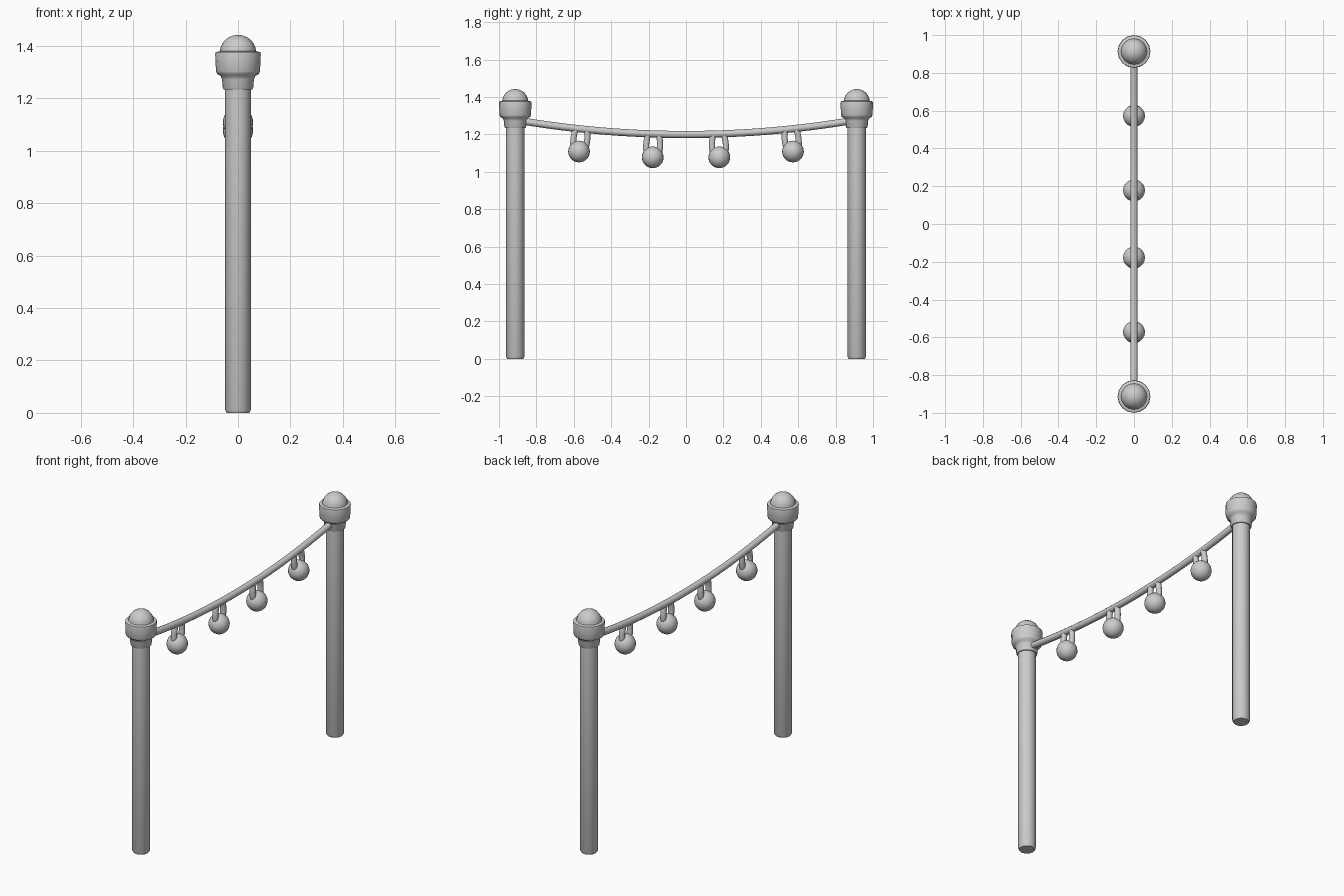
import bpy, bmesh, math
from mathutils import Vector

if "Cube" in bpy.data.objects:
    bpy.data.objects.remove(bpy.data.objects["Cube"])

POST_Y = 0.913


def finish(name, bm, angle=40):
    bmesh.ops.remove_doubles(bm, verts=bm.verts, dist=1e-5)
    bmesh.ops.recalc_face_normals(bm, faces=bm.faces)
    me = bpy.data.meshes.new(name)
    bm.to_mesh(me)
    bm.free()
    ob = bpy.data.objects.new(name, me)
    bpy.context.collection.objects.link(ob)
    bpy.ops.object.select_all(action='DESELECT')
    ob.select_set(True)
    bpy.context.view_layer.objects.active = ob
    bpy.ops.object.shade_smooth_by_angle(angle=math.radians(angle))
    return ob


def lathe(name, profile, y, sides=16):
    bm = bmesh.new()
    vs = [bm.verts.new((r, 0, z)) for r, z in profile]
    es = [bm.edges.new(p) for p in zip(vs, vs[1:])]
    bmesh.ops.spin(bm, geom=vs + es, cent=(0, 0, 0), axis=(0, 0, 1),
                   angle=2 * math.pi, steps=sides)
    ob = finish(name, bm)
    ob.location.y = y
    return ob


def tube(name, points, radius, sides=12):
    # sweep a circle along a path lying in the yz plane
    bm = bmesh.new()
    rings = []
    pts = [Vector((0, y, z)) for y, z in points]
    for i, p in enumerate(pts):
        t = (pts[min(i + 1, len(pts) - 1)] - pts[max(i - 1, 0)]).normalized()
        n = Vector((1, 0, 0)).cross(t)
        rings.append([bm.verts.new(p + radius * (math.cos(a) * Vector((1, 0, 0)) + math.sin(a) * n))
                      for a in (2 * math.pi * k / sides for k in range(sides))])
    for a, b in zip(rings, rings[1:]):
        for k in range(sides):
            j = (k + 1) % sides
            bm.faces.new((a[k], a[j], b[j], b[k]))
    bm.faces.new(rings[0])
    bm.faces.new(rings[-1])
    return finish(name, bm, 50)


def rope_z(y):
    return 1.199 + 0.094 * y * y


# posts with collars and domed caps
post = [(0, 0), (0.043, 0), (0.049, 0.012), (0.049, 1.25), (0, 1.25)]
cap = [(0, 1.234), (0.055, 1.234), (0.058, 1.24), (0.061, 1.272), (0.066, 1.285),
       (0.08, 1.293), (0.084, 1.303), (0.087, 1.365), (0.085, 1.376), (0.069, 1.38)]
dome = [(0.069 * math.cos(a), 1.376 + 0.066 * math.sin(a))
        for a in (math.pi / 2 * i / 6 for i in range(1, 6))] + [(0, 1.442)]
for side, s in (("left", -1), ("right", 1)):
    lathe(side + "_post", post, s * POST_Y)
    lathe(side + "_cap", cap + dome, s * POST_Y)

# sagging rope
ys = [-0.872 + 1.744 * i / 24 for i in range(25)]
tube("rope", [(y, rope_z(y)) for y in ys], 0.019)

# hanging balls, each on two short legs following the rope's tilt
for i, y in enumerate((-0.572, -0.178, 0.178, 0.572)):
    cy = y
    slope = 2 * 0.094 * y
    up = Vector((-slope, 1)).normalized()
    along = Vector((up.y, -up.x))
    c = Vector((cy, 1.108 if abs(y) > 0.4 else 1.077))
    bm = bmesh.new()
    bmesh.ops.create_uvsphere(bm, u_segments=20, v_segments=14, radius=0.058)
    ball = finish("ball_%d" % (i + 1), bm)
    ball.location = (0, c.x, c.y)
    for s in (-1, 1):
        path = [c + along * s * d + up * h for d, h in
                ((0.028, 0.01), (0.036, 0.04), (0.037, 0.07), (0.034, 0.1), (0.028, 0.122))]
        tube("hanger_%d_%s" % (i + 1, "a" if s < 0 else "b"), path, 0.017, 10)
